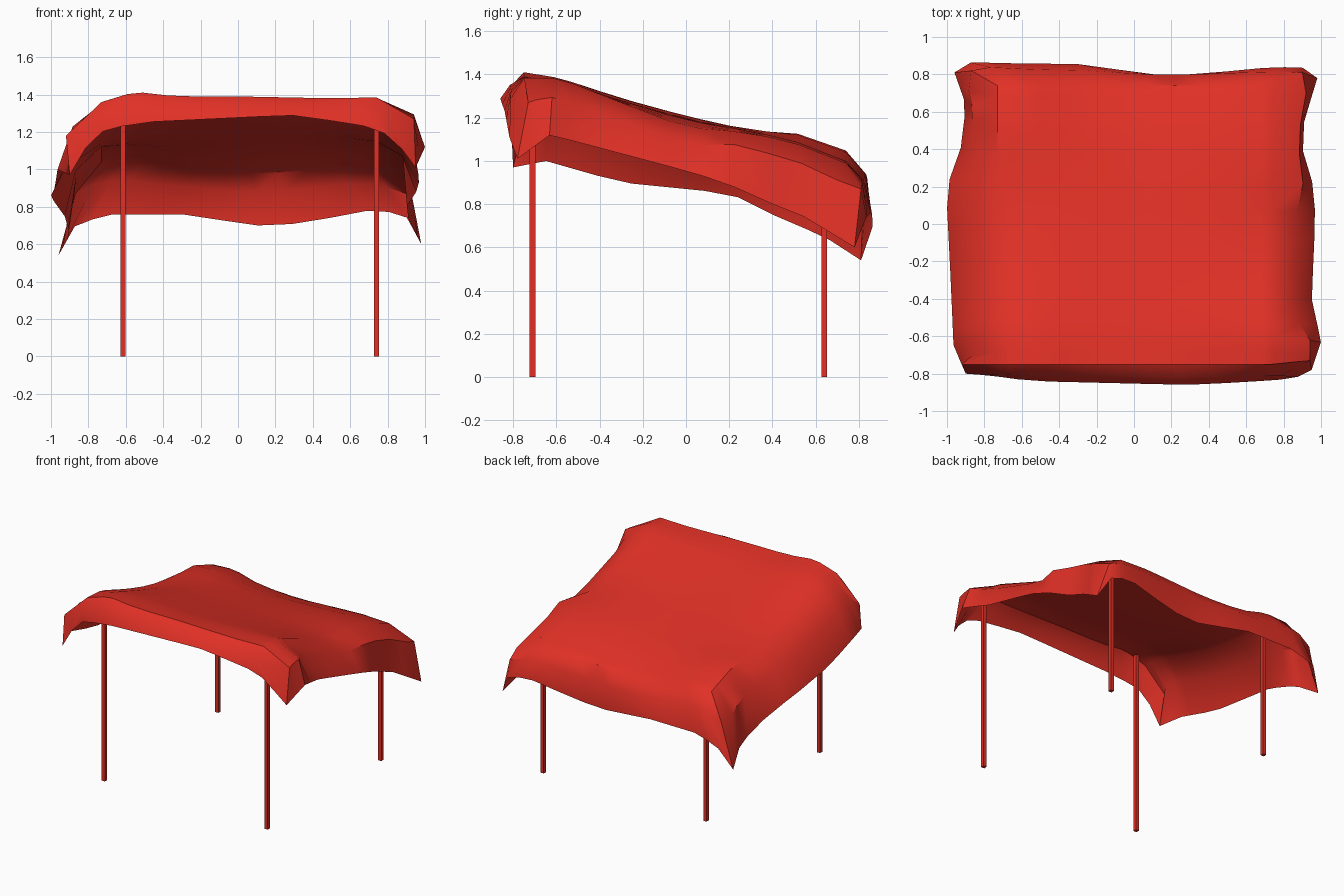
import bpy, bmesh
from mathutils import Vector

if "Cube" in bpy.data.objects:
    bpy.data.objects.remove(bpy.data.objects["Cube"])

red = bpy.data.materials.new("canopy red")
red.diffuse_color = (0.75, 0.03, 0.019, 1)
red.use_nodes = True
red.node_tree.nodes["Principled BSDF"].inputs["Base Color"].default_value = red.diffuse_color

# Height map of the sloping, slightly sagging roof
XK = [-0.73, -0.55, -0.33, 0.0, 0.5, 0.74]
YK = [-0.75, -0.58, -0.3, 0.0, 0.3, 0.51, 0.74]
ZK = [[1.36, 1.35, 1.25, 1.165, 1.125, 1.12, 1.04],
      [1.415, 1.385, 1.29, 1.20, 1.145, 1.13, 1.05],
      [1.39, 1.37, 1.29, 1.21, 1.14, 1.09, 0.99],
      [1.39, 1.36, 1.28, 1.20, 1.125, 1.07, 0.975],
      [1.38, 1.37, 1.28, 1.19, 1.14, 1.09, 1.0],
      [1.385, 1.38, 1.27, 1.155, 1.13, 1.08, 0.99]]

# Hem polylines of the four hanging flaps, sharing corner tips
FL, FR = (-0.9, -0.8, 0.97), (0.95, -0.78, 1.01)
BL, BR = (-0.96, 0.81, 0.54), (0.98, 0.78, 0.6)
FRONT = [FL, (-0.77, -0.81, 1.19), (-0.55, -0.84, 1.25), (0.28, -0.86, 1.29),
         (0.5, -0.85, 1.26), (0.75, -0.835, 1.22), (0.86, -0.825, 1.13), FR]
BACK = [BL, (-0.87, 0.865, 0.7), (-0.7, 0.86, 0.76), (-0.3, 0.855, 0.76),
        (0.1, 0.8, 0.7), (0.33, 0.8, 0.71), (0.75, 0.84, 0.79), (0.91, 0.835, 0.74), BR]
RIGHT = [FR, (1.0, -0.63, 1.12), (0.95, -0.4, 1.06), (0.97, 0.05, 0.94),
         (0.95, 0.25, 0.87), (0.9, 0.4, 0.8), (0.91, 0.55, 0.74), BR]
LEFT = [FL, (-0.965, -0.65, 1.0), (-0.98, -0.3, 0.9), (-1.0, 0.1, 0.86),
        (-0.98, 0.3, 0.82), (-0.92, 0.42, 0.74), (-0.9, 0.64, 0.65), BL]


def lerp_at(keys, vals, k):
    for a in range(len(keys) - 1):
        if k <= keys[a + 1] or a == len(keys) - 2:
            f = (k - keys[a]) / (keys[a + 1] - keys[a])
            f = min(max(f, 0), 1)
            return vals[a] * (1 - f) + vals[a + 1] * f


def roof_z(x, y):
    return lerp_at(XK, [lerp_at(YK, col, y) for col in ZK], x)


def hem_at(line, axis, t):
    keys = [p[axis] for p in line]
    return lerp_at(keys, [Vector(p) for p in line], keys[0] + t * (keys[-1] - keys[0]))


# Canopy: roof grid, then a bulged shoulder ring and a hem ring
T = [0, 0.045, 0.095, 0.15, 0.24, 0.34, 0.45, 0.55, 0.645, 0.75, 0.85, 0.91, 0.96, 1]
M = len(T) - 1
SHOULDERS = {(0, 0): (-0.92, -0.75, 1.18), (M, 0): (0.94, -0.73, 1.27),
             (0, M): (-0.87, 0.82, 0.87), (M, M): (0.9, 0.81, 0.87)}
bm = bmesh.new()
grid = []
for tx in T:
    x = XK[0] + tx * (XK[-1] - XK[0])
    grid.append([])
    for ty in T:
        y = YK[0] + ty * (YK[-1] - YK[0])
        grid[-1].append(bm.verts.new((x, y, roof_z(x, y))))
for i in range(M):
    for j in range(M):
        bm.faces.new((grid[i][j], grid[i + 1][j], grid[i + 1][j + 1], grid[i][j + 1]))

rim = ([(i, 0) for i in range(M)] + [(M, j) for j in range(M)]
       + [(i, M) for i in range(M, 0, -1)] + [(0, j) for j in range(M, 0, -1)])
rings = [[], [], []]
for i, j in rim:
    if j == 0:
        hem = hem_at(FRONT, 0, T[i])
    elif j == M:
        hem = hem_at(BACK, 0, T[i])
    else:
        hem = hem_at(RIGHT if i == M else LEFT, 1, T[j])
    top = grid[i][j]
    out = Vector(((i == M) - (i == 0), (j == M) - (j == 0), 0)) * 0.7
    drop = top.co.z - hem.z
    mid = top.co.lerp(hem, 0.5) + (out + Vector((0, 0, 1))) * drop * 0.15
    if i == M and 0 < j < 3:            # raised fold over the front right pole
        mid = Vector((0.94, mid.y, 1.27 + 0.012 * j))
    elif i == M and 0.6 < T[j] < 1:     # fuller shoulder towards the back right
        mid += Vector((0.03, 0, 0.03))
    rings[0].append(top)
    rings[1].append(bm.verts.new(SHOULDERS.get((i, j), mid)))
    rings[2].append(bm.verts.new(hem))
n = len(rim)
for a, b in zip(rings, rings[1:]):
    for k in range(n):
        q = (k + 1) % n
        bm.faces.new((a[k], b[k], b[q], a[q]))
bmesh.ops.recalc_face_normals(bm, faces=bm.faces)
if sum(f.normal.z for f in bm.faces) < 0:
    bmesh.ops.reverse_faces(bm, faces=bm.faces)
mesh = bpy.data.meshes.new("canopy")
bm.to_mesh(mesh)
bm.free()
mesh.materials.append(red)
canopy = bpy.data.objects.new("canopy", mesh)
bpy.context.collection.objects.link(canopy)
bpy.context.view_layer.objects.active = canopy
canopy.select_set(True)
bpy.ops.object.shade_smooth_by_angle(angle=0.6)

# Four thin square poles reaching up to the roof
for yname, y in (("front", -0.71), ("back", 0.64)):
    for xname, x in (("left", -0.615), ("right", 0.74)):
        h = roof_z(x, y) - 0.01
        bpy.ops.mesh.primitive_cube_add(size=1, location=(x, y, h / 2))
        pole = bpy.context.object
        pole.scale = (0.027, 0.027, h)
        pole.name = f"{yname}_{xname}_pole"
        pole.data.materials.append(red)
